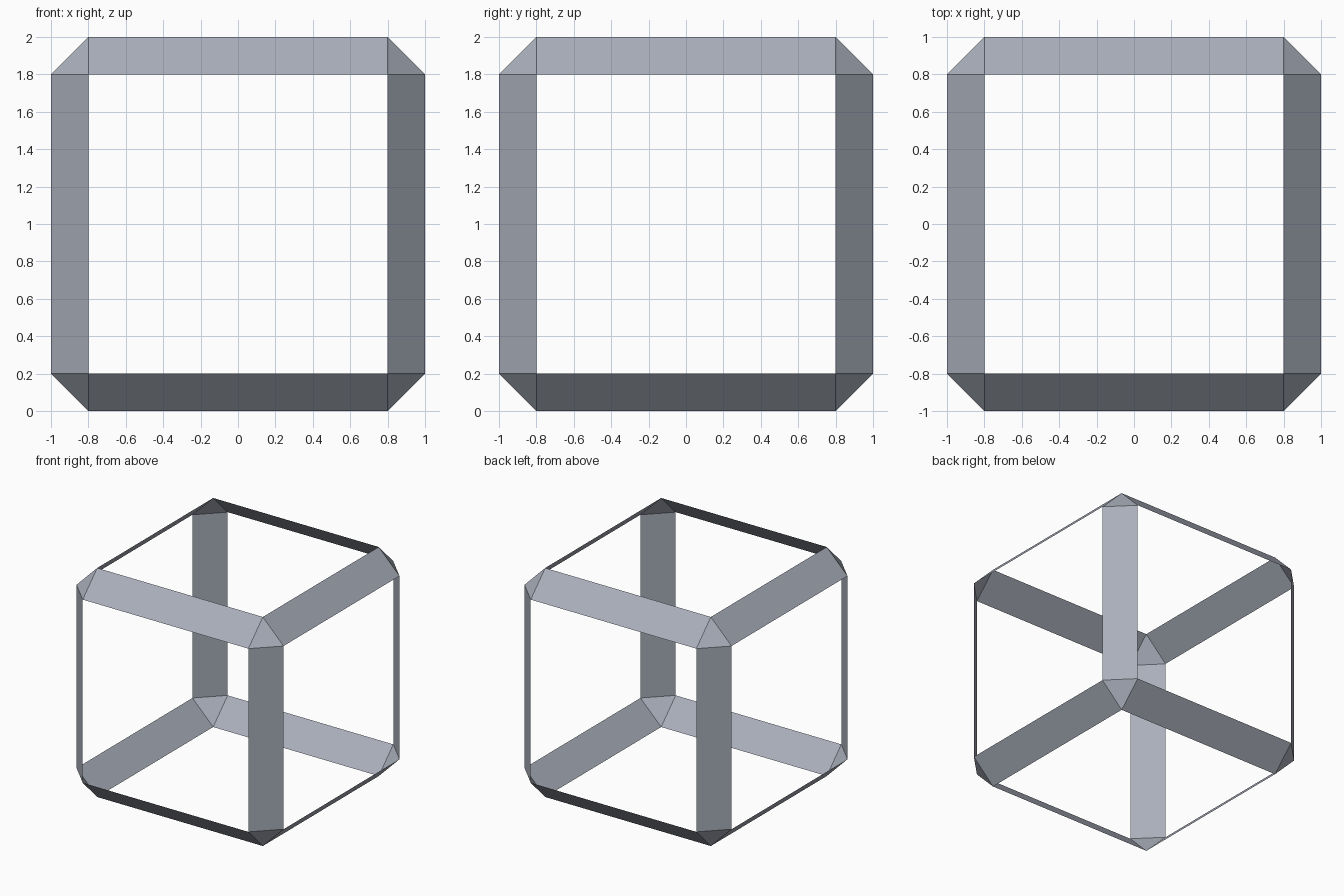
import bpy, bmesh
from mathutils import Matrix

if "Cube" in bpy.data.objects:
    bpy.data.objects.remove(bpy.data.objects["Cube"])

# One flat blue-grey material
mat = bpy.data.materials.new("blue_grey")
mat.diffuse_color = (0.40, 0.43, 0.50, 1.0)
mat.use_nodes = True
mat.node_tree.nodes["Principled BSDF"].inputs["Base Color"].default_value = mat.diffuse_color

# Cube standing on the ground, all edges chamfered by 0.2
bm = bmesh.new()
bmesh.ops.create_cube(bm, size=2.0, matrix=Matrix.Translation((0, 0, 1)))
bmesh.ops.bevel(bm, geom=bm.edges[:], offset=0.2, offset_type='OFFSET',
                segments=1, profile=0.5, affect='EDGES')
bm.normal_update()

# Remove the six square sides: only edge strips and corner triangles stay
squares = [f for f in bm.faces if max(abs(c) for c in f.normal) > 0.95]
bmesh.ops.delete(bm, geom=squares, context='FACES')

mesh = bpy.data.meshes.new("open_cube_frame")
bm.to_mesh(mesh)
bm.free()
mesh.materials.append(mat)
frame = bpy.data.objects.new("open_cube_frame", mesh)
bpy.context.collection.objects.link(frame)
